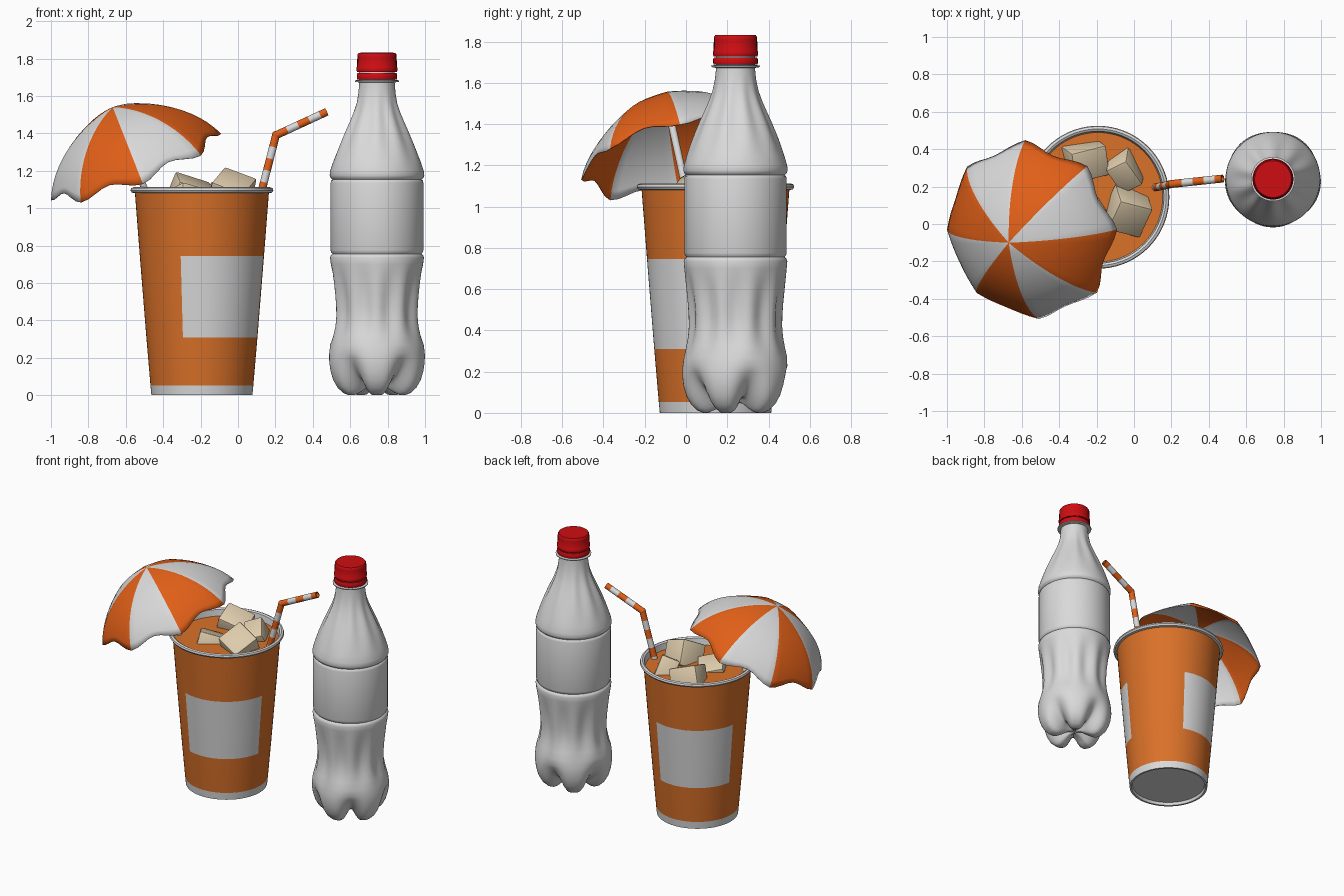
import bpy, bmesh, math
from mathutils import Vector, Euler

if "Cube" in bpy.data.objects:
    bpy.data.objects.remove(bpy.data.objects["Cube"])

def material(name, rgb):
    m = bpy.data.materials.new(name)
    m.diffuse_color = (*rgb, 1)
    m.use_nodes = True
    m.node_tree.nodes["Principled BSDF"].inputs["Base Color"].default_value = m.diffuse_color
    return m

WHITE = material("white", (0.70, 0.70, 0.70))
CUP = material("cup orange", (0.70, 0.165, 0.022))
ORANGE = material("bright orange", (0.75, 0.115, 0.009))
RED = material("cap red", (0.62, 0.004, 0.006))
ICE = material("ice beige", (0.73, 0.60, 0.41))

def finish(bm, name, mats, rule=None, angle=35):
    bmesh.ops.recalc_face_normals(bm, faces=bm.faces)
    if rule:
        for f in bm.faces:
            f.material_index = rule(f.calc_center_median())
    me = bpy.data.meshes.new(name)
    bm.to_mesh(me)
    bm.free()
    ob = bpy.data.objects.new(name, me)
    bpy.context.collection.objects.link(ob)
    for m in mats:
        me.materials.append(m)
    bpy.ops.object.select_all(action='DESELECT')
    ob.select_set(True)
    bpy.context.view_layer.objects.active = ob
    bpy.ops.object.shade_smooth_by_angle(angle=math.radians(angle))
    return ob

def lathe(name, profile, mats, segs=48, rule=None, shape=None, angle=35):
    """Spin (r, z) points about z; shape(r, z, phi) may deform each ring."""
    bm = bmesh.new()
    rings = []
    for r, z in profile:
        if r == 0:
            rings.append([bm.verts.new((0, 0, z))] * segs)
            continue
        ring = []
        for i in range(segs):
            a = 2 * math.pi * i / segs
            rr, zz = shape(r, z, a) if shape else (r, z)
            ring.append(bm.verts.new((rr * math.cos(a), rr * math.sin(a), zz)))
        rings.append(ring)
    for p, q in zip(rings, rings[1:]):
        for i in range(segs):
            j = (i + 1) % segs
            vs = list(dict.fromkeys((p[i], p[j], q[j], q[i])))
            if len(vs) > 2:
                bm.faces.new(vs)
    return finish(bm, name, mats, rule, angle)

def aim(ob, start, end):
    ob.location = start
    ob.rotation_euler = (Vector(end) - Vector(start)).to_track_quat('Z', 'Y').to_euler()

# Cup with base band, rolled rim and two opposite label panels
CUP_AT = (-0.193, 0.143, 0)

def cup_colour(c):
    r = math.hypot(c.x, c.y)
    if c.z < 0.05 or c.z > 1.08 or r < 0.265 + 0.08 * c.z:
        return 1
    a = math.degrees(math.atan2(c.y, c.x))
    off = abs((a + 60 + 90) % 180 - 90)
    return 1 if 0.31 < c.z < 0.745 and off < 50 else 0

cup = lathe("cup", [(0, 0.02), (0.25, 0.02), (0.256, 0), (0.270, 0), (0.275, 0.052),
                    (0.297, 0.31), (0.332, 0.745), (0.358, 1.08), (0.374, 1.083),
                    (0.382, 1.095), (0.378, 1.107), (0.365, 1.112), (0.353, 1.105),
                    (0.343, 1.04)],
            [CUP, WHITE], 72, cup_colour)
cup.location = CUP_AT
drink = lathe("drink_surface", [(0, 1.06), (0.347, 1.06)], [CUP], 72)
drink.location = CUP_AT

# Ice cubes
for i, (loc, size, rot) in enumerate([
        ((-0.26, 0.34, 1.065), (0.20, 0.17, 0.17), (0.35, 0.30, 0.25)),
        ((-0.045, 0.29, 1.055), (0.13, 0.17, 0.17), (0.45, -0.35, 0.45)),
        ((-0.035, 0.07, 1.075), (0.19, 0.19, 0.18), (0.50, 0.35, -0.25)),
        ((-0.27, 0.07, 1.025), (0.18, 0.18, 0.15), (-0.3, 0.25, 0.5))]):
    bm = bmesh.new()
    bmesh.ops.create_cube(bm, size=1)
    bmesh.ops.scale(bm, vec=size, verts=bm.verts)
    bmesh.ops.bevel(bm, geom=bm.edges[:], offset=0.012, segments=2, affect='EDGES', profile=0.5)
    ice = finish(bm, f"ice_cube_{i + 1}", [ICE])
    ice.location, ice.rotation_euler = loc, Euler(rot)

# Striped straw: two hollow tubes meeting at a bend
def straw(name, start, end, r=0.021, step=0.065):
    n = (Vector(end) - Vector(start)).length
    rows = [i * step for i in range(int(n / step) + 1)] + [n]
    prof = [(0, 0)] + [(r, z) for z in rows] + [(r * 0.75, n), (r * 0.75, n - 0.03), (0, n - 0.03)]
    ob = lathe(name, prof, [ORANGE, WHITE], 20, lambda c: int(c.z / step) % 2)
    aim(ob, start, end)

BEND = (0.203, 0.214, 1.39)
straw("straw_lower", BEND, (0.108, 0.194, 1.02))
straw("straw_upper", BEND, (0.474, 0.243, 1.515))
bm = bmesh.new()
bmesh.ops.create_uvsphere(bm, u_segments=20, v_segments=10, radius=0.0225)
finish(bm, "straw_bend", [ORANGE]).location = BEND

# Parasol canopy: eight panels, alternate colours, scalloped rim
APEX = Vector((-0.67, -0.10, 1.54))
AXIS = Vector((-0.357, -0.20, 0.914)).normalized()
S, R, H = 0.515, 0.488, 0.35
TMAX = math.asin(R / S)
# local frame whose x axis points at one rib tip
rib = Vector((0.451, 0.0, 0.182))
X = (rib - AXIS * rib.dot(AXIS)).normalized()
Y = AXIS.cross(X)
bm = bmesh.new()
SEG, ROWS = 64, 12
apex = bm.verts.new(APEX)
prev = [apex] * SEG
for k in range(1, ROWS + 1):
    ring = []
    for i in range(SEG):
        a = 2 * math.pi * i / SEG
        d = (a % (math.pi / 4)) - math.pi / 8
        mid = math.cos(4 * d) ** 2
        t = TMAX * k / ROWS * (1 - 0.09 * mid * (k / ROWS) ** 3)
        r = S * math.sin(t)
        drop = 0.78 * S * (1 - math.cos(t)) + 0.22 * r * H / R
        r *= 1 - 0.6 * (1 - math.cos(math.pi / 8) / math.cos(d))
        ring.append(bm.verts.new(APEX - AXIS * drop + X * r * math.cos(a) + Y * r * math.sin(a)))
    for i in range(SEG):
        j = (i + 1) % SEG
        f = bm.faces.new(list(dict.fromkeys((prev[i], ring[i], ring[j], prev[j]))))
        f.material_index = (i // 8) % 2
    prev = ring
canopy = finish(bm, "parasol_canopy", [WHITE, ORANGE], angle=30)
mod = canopy.modifiers.new("thickness", 'SOLIDIFY')
mod.thickness = 0.004
stick = lathe("parasol_stick", [(0, 0), (0.018, 0), (0.018, 0.75), (0, 0.75)], [WHITE], 20)
aim(stick, APEX - AXIS * 0.01, APEX - AXIS * 0.76)

# Bottle: turned profile with five feet, waist flutes and shoulder flutes
BOTTLE_AT = (0.743, 0.24, 0)

def bottle_shape(r, z, a):
    if z < 0.24:
        w = 1 - z / 0.24
        g = (0.5 - 0.5 * math.cos(5 * (a + math.pi / 2))) ** 2
        return r * (1 - 0.28 * w * g), z + 0.075 * w * g * min(1, r / 0.12)
    ridge = 0.5 - 0.5 * math.cos(10 * (a + math.pi / 2))
    if 0.27 < z < 0.71:
        r -= 0.02 * math.sin(math.pi * (z - 0.27) / 0.44) * ridge
    elif 1.22 < z < 1.62:
        r -= 0.010 * math.sin(math.pi * (z - 1.22) / 0.40) * ridge
    return r, z

bottle = lathe("bottle", [
    (0, 0.05), (0.05, 0.045), (0.10, 0.015), (0.13, 0.002), (0.155, 0), (0.185, 0.012),
    (0.215, 0.04), (0.238, 0.08), (0.252, 0.13), (0.258, 0.18), (0.257, 0.22), (0.250, 0.27),
    (0.239, 0.32), (0.230, 0.37), (0.226, 0.42), (0.227, 0.47), (0.231, 0.53), (0.237, 0.59),
    (0.243, 0.65), (0.248, 0.70), (0.251, 0.735), (0.247, 0.748), (0.238, 0.755), (0.245, 0.765),
    (0.248, 0.775), (0.248, 1.135), (0.245, 1.147), (0.238, 1.153), (0.248, 1.162),
    (0.253, 1.175), (0.250, 1.20), (0.237, 1.245), (0.219, 1.30), (0.198, 1.355),
    (0.175, 1.41), (0.152, 1.46), (0.130, 1.51), (0.112, 1.56), (0.101, 1.61), (0.096, 1.65),
    (0.095, 1.672), (0.117, 1.676), (0.118, 1.683), (0.095, 1.687), (0.095, 1.80), (0, 1.80)],
    [WHITE], 100, shape=bottle_shape, angle=50)
bottle.location = BOTTLE_AT

# Screw cap with fine grip ribs, and its safety ring
def grip(r, z, a):
    return (r - 0.002 * (round(a * 96 / (2 * math.pi)) % 2) if 1.755 < z < 1.81 else r), z

cap = lathe("bottle_cap", [(0.09, 1.728), (0.106, 1.728), (0.109, 1.735), (0.109, 1.752),
                           (0.107, 1.757), (0.105, 1.808), (0.104, 1.822), (0.098, 1.831),
                           (0, 1.832)], [RED], 96, shape=grip)
ring = lathe("cap_ring", [(0.09, 1.688), (0.106, 1.688), (0.108, 1.695), (0.108, 1.716),
                          (0.104, 1.722), (0.09, 1.722)], [RED], 64)
cap.location = ring.location = BOTTLE_AT
